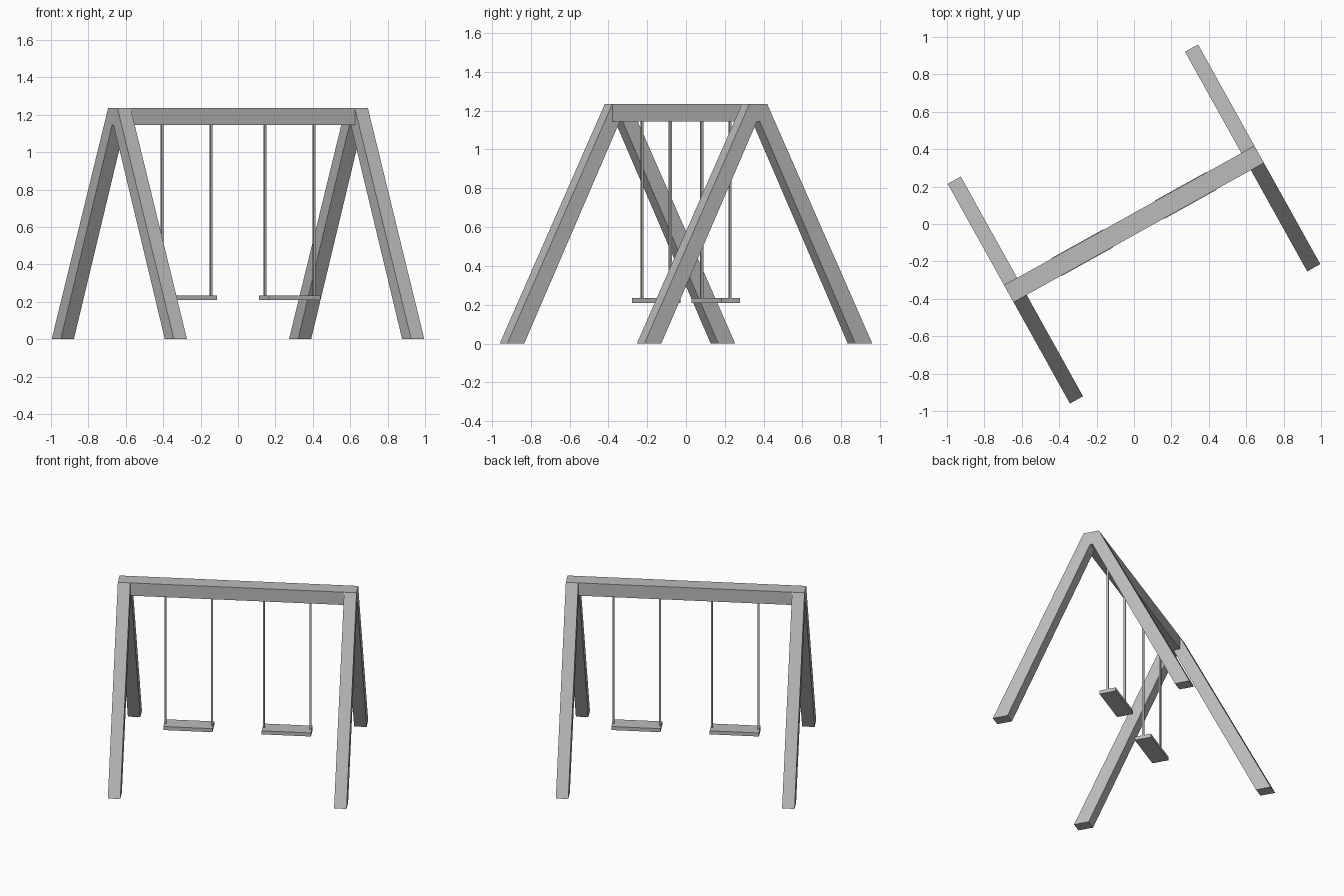
import bpy, bmesh
from math import radians
from mathutils import Matrix

cube = bpy.data.objects.get("Cube")
if cube:
    bpy.data.objects.remove(cube, do_unlink=True)

grey = bpy.data.materials.new("plain grey")
grey.use_nodes = True
colour = (0.5, 0.5, 0.5, 1)
grey.diffuse_color = colour
grey.node_tree.nodes["Principled BSDF"].inputs["Base Color"].default_value = colour

# The whole swing set stands turned about the vertical axis
TURN = Matrix.Rotation(radians(29.1), 4, 'Z')

TOP, BEAM_BOTTOM = 1.235, 1.145
END, LEG_WIDTH = 0.766, 0.08
SEAT_BOTTOM, SEAT_TOP = 0.21, 0.235


def finish(name, bm):
    bmesh.ops.recalc_face_normals(bm, faces=bm.faces)
    bm.transform(TURN)
    mesh = bpy.data.meshes.new(name)
    bm.to_mesh(mesh)
    bm.free()
    mesh.materials.append(grey)
    obj = bpy.data.objects.new(name, mesh)
    bpy.context.collection.objects.link(obj)


def box(name, x, half_x, half_y, z0, z1):
    bm = bmesh.new()
    bmesh.ops.create_cube(bm, size=1)
    bmesh.ops.scale(bm, vec=(2 * half_x, 2 * half_y, z1 - z0), verts=bm.verts)
    bmesh.ops.translate(bm, vec=(x, 0, (z0 + z1) / 2), verts=bm.verts)
    finish(name, bm)


def a_frame(name, x0):
    # Half outline of the pair of legs, mirrored across the middle
    half = [(0.052, TOP), (0.672, 0), (0.572, 0), (0.008, BEAM_BOTTOM)]
    outline = half + [(-y, z) for y, z in reversed(half)]
    bm = bmesh.new()
    face = bm.faces.new([bm.verts.new((x0, y, z)) for y, z in outline])
    out = bmesh.ops.extrude_face_region(bm, geom=[face])
    verts = [v for v in out["geom"] if isinstance(v, bmesh.types.BMVert)]
    bmesh.ops.translate(bm, vec=(LEG_WIDTH, 0, 0), verts=verts)
    finish(name, bm)


# Legs and top beam
a_frame("right_legs", -END)
a_frame("left_legs", END - LEG_WIDTH)
box("top_beam", 0, END - LEG_WIDTH, 0.052, BEAM_BOTTOM, TOP)

# Two swings, each a plank on two square hangers
for side, s in (("right", -1), ("left", 1)):
    centre = s * 0.316
    box(side + "_seat", centre, 0.158, 0.055, SEAT_BOTTOM, SEAT_TOP)
    for label, offset in (("inner", -0.15), ("outer", 0.15)):
        box(f"{side}_{label}_hanger", centre + s * offset, 0.006, 0.006,
            SEAT_TOP, BEAM_BOTTOM)
